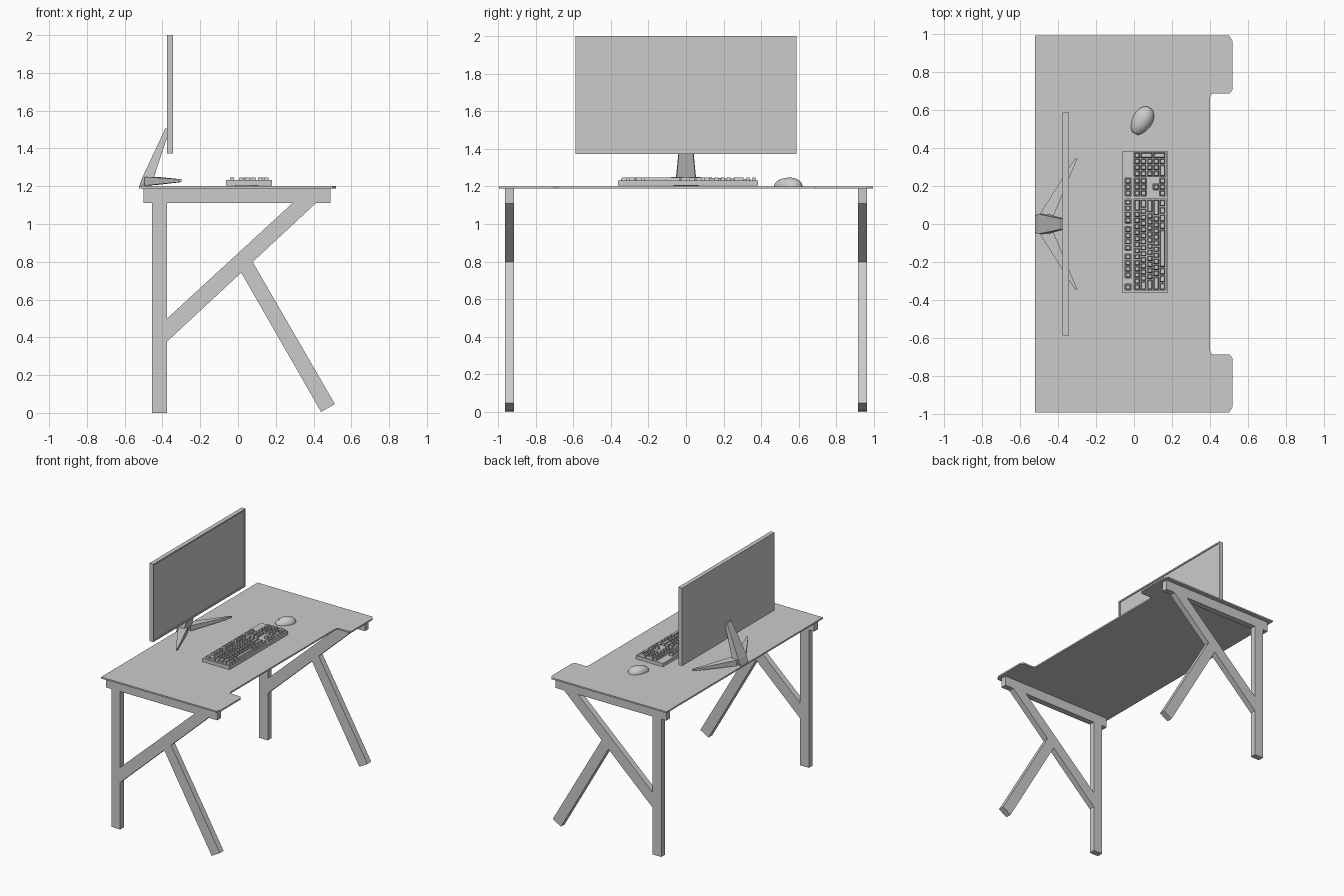
import bpy, bmesh, math
from mathutils import Matrix, Vector

if "Cube" in bpy.data.objects:
    bpy.data.objects.remove(bpy.data.objects["Cube"])


def finish(name, bm):
    bmesh.ops.recalc_face_normals(bm, faces=bm.faces)
    me = bpy.data.meshes.new(name)
    bm.to_mesh(me)
    bm.free()
    ob = bpy.data.objects.new(name, me)
    bpy.context.collection.objects.link(ob)
    return ob


def prism(name, pts, lo, hi, axis):
    """Extrude a 2D outline between lo and hi along 'y' (x-z outline) or 'z' (x-y outline)."""
    bm = bmesh.new()
    place = (lambda a, b, c: (a, c, b)) if axis == 'y' else (lambda a, b, c: (a, b, c))
    face = bm.faces.new([bm.verts.new(place(a, b, lo)) for a, b in pts])
    new = bmesh.ops.extrude_face_region(bm, geom=[face])['geom']
    bmesh.ops.translate(bm, vec=place(0, 0, hi - lo),
                        verts=[v for v in new if isinstance(v, bmesh.types.BMVert)])
    return finish(name, bm)


def add_box(bm, lo, hi, taper=0.0):
    """Box between two corners; the top can be drawn in by 'taper'."""
    lo, hi = Vector(lo), Vector(hi)
    vs = bmesh.ops.create_cube(bm, size=1)['verts']
    for v in vs:
        top = v.co.z > 0
        v.co = [lo[i] + (v.co[i] + 0.5) * (hi[i] - lo[i]) for i in range(3)]
        if top:
            for i in (0, 1):
                v.co[i] += taper if v.co[i] < (lo[i] + hi[i]) / 2 else -taper


def hull(name, pts):
    bm = bmesh.new()
    for p in pts:
        bm.verts.new(p)
    bmesh.ops.convex_hull(bm, input=bm.verts)
    bmesh.ops.dissolve_limit(bm, angle_limit=0.02, verts=bm.verts, edges=bm.edges)
    return finish(name, bm)


# Desk top with a cut-away front edge
half = [(0.50, 0.995), (0.52, 0.965), (0.52, 0.71), (0.505, 0.687), (0.41, 0.687), (0.40, 0.665)]
outline = [(-0.523, 0.995)] + half + [(x, -y) for x, y in reversed(half)] + [(-0.523, -0.995)]
prism('desk_top', outline, 1.188, 1.2, 'z')

# Side frames, one at each end
frame = {
    'top_rail': [(-0.5, 1.11), (0.49, 1.11), (0.49, 1.19), (-0.5, 1.19)],
    'back_leg': [(-0.454, 0), (-0.375, 0), (-0.375, 1.11), (-0.454, 1.11)],
    'diagonal_brace': [(-0.375, 0.378), (0.412, 1.11), (0.288, 1.11), (-0.375, 0.5)],
    'front_leg': [(0.017, 0.743), (0.44, 0.005), (0.513, 0.047), (0.077, 0.80)],
}
for side in (-1, 1):
    for part, pts in frame.items():
        prism(part + ('_left' if side < 0 else '_right'), pts, side * 0.915, side * 0.963, 'y')

# Monitor panel with a recessed screen
bm = bmesh.new()
add_box(bm, (-0.377, -0.588, 1.373), (-0.343, 0.588, 2.0))
bm.normal_update()
screen = max(bm.faces, key=lambda f: f.normal.x)
bmesh.ops.inset_individual(bm, faces=[screen], thickness=0.017)
bmesh.ops.inset_individual(bm, faces=[screen], thickness=0.001, depth=-0.006)
finish('monitor', bm)

# Monitor stand: leaning neck and two splayed feet
neck = [(-0.385, 0.028, 1.505), (-0.375, 0.028, 1.505), (-0.375, 0.03, 1.46), (-0.505, 0.053, 1.25),
        (-0.445, 0.05, 1.248), (-0.522, 0.042, 1.202), (-0.46, 0.035, 1.202)]
hull('stand_neck', [(x, s * y, z) for x, y, z in neck for s in (-1, 1)])
foot = [(-0.495, 0.055, 1.25), (-0.435, 0.018, 1.25), (-0.495, 0.055, 1.203), (-0.435, 0.018, 1.206),
        (-0.313, 0.343, 1.237), (-0.298, 0.347, 1.237), (-0.313, 0.343, 1.222), (-0.298, 0.347, 1.222)]
for s in (-1, 1):
    hull('stand_foot_' + ('left' if s < 0 else 'right'), [(x, s * y, z) for x, y, z in foot])

# Keyboard: list of key blocks as (x start, y start, rows of key widths or gaps)
U, R = 0.032, 0.0335          # key pitch across and row pitch
FN, X0 = -0.048, 0.0          # function row and main rows
Y_MAIN, Y_NAV, Y_PAD = -0.349, 0.147, 0.25
blocks = [(FN, Y_MAIN, [[1]])]
blocks += [(FN, Y_MAIN + U * s, [[1] * 4]) for s in (2, 6.5, 11)]
blocks += [
    (X0, Y_MAIN, [[1] * 13 + [2], [1.5] + [1] * 12 + [1.5], [1.75] + [1] * 11 + [2.25],
                  [2.25] + [1] * 10 + [2.75], [1.25] * 3 + [6.25] + [1.25] * 4]),
    (FN, Y_NAV, [[1] * 3]),
    (X0, Y_NAV, [[1] * 3] * 2),
    (X0 + 3 * R, Y_NAV + U, [[1]]),
    (X0 + 4 * R, Y_NAV, [[1] * 3]),
    (X0, Y_PAD, [[1] * 4, [1] * 3, [1] * 3, [1] * 3, [2, 1]]),
]
keys, wells = bmesh.new(), bmesh.new()
G = 0.003


def add_key(x, y, w, rows=1):
    add_box(keys, (x + G, y + G, 1.22), (x + rows * R - G, y + w * U - G, 1.247), 0.004)


for x, y, rows in blocks:
    for r, row in enumerate(rows):
        yy = y
        for w in row:
            add_key(x + r * R, yy, w)
            yy += w * U
    if (x, y) != (X0 + 3 * R, Y_NAV + U):
        add_box(wells, (x, y, 1.221), (x + len(rows) * R, y + max(map(sum, rows)) * U, 1.26))
add_box(wells, (X0 + 3 * R, Y_NAV + U, 1.221), (X0 + 4 * R - 0.0005, Y_NAV + 2 * U, 1.26))
for r in (1, 3):              # tall number-pad keys
    add_key(X0 + r * R, Y_PAD + 3 * U, 1, 2)
finish('keyboard_keys', keys)
cutter = finish('key_well_cutter', wells)
cutter.hide_render = True
cutter.hide_viewport = True
cutter.display_type = 'WIRE'

bm = bmesh.new()
add_box(bm, (-0.063, -0.361, 1.204), (0.179, 0.383, 1.232))
case = finish('keyboard_case', bm)
mod = case.modifiers.new('wells', 'BOOLEAN')
mod.operation, mod.solver, mod.object = 'DIFFERENCE', 'EXACT', cutter

# Mouse: flattened half dome, narrower and lower towards the button end
turn = Matrix.Translation((0.042, 0.543, 1.201)) @ Matrix.Rotation(math.radians(60), 4, 'Z')
bm = bmesh.new()
bmesh.ops.create_uvsphere(bm, u_segments=32, v_segments=16, radius=1)
bmesh.ops.bisect_plane(bm, geom=bm.verts[:] + bm.edges[:] + bm.faces[:], dist=1e-4,
                       plane_co=(0, 0, 0), plane_no=(0, 0, -1), clear_outer=True)
bmesh.ops.holes_fill(bm, edges=[e for e in bm.edges if e.is_boundary])
for v in bm.verts:
    x, y, z = v.co
    x = max(x, -0.92)
    v.co = turn @ Vector((x * 0.082, y * 0.052 * (1 + 0.15 * x), z * 0.046 * (1 + 0.12 * x)))
mouse = finish('mouse_body', bm)
bpy.context.view_layer.objects.active = mouse
mouse.select_set(True)
bpy.ops.object.shade_smooth_by_angle(angle=math.radians(35))

# Scroll wheel
bm = bmesh.new()
bmesh.ops.create_cone(bm, cap_ends=True, segments=16, radius1=0.009, radius2=0.009, depth=0.008)
bmesh.ops.transform(bm, verts=bm.verts, matrix=turn @ Matrix.Translation((-0.048, 0, 0.028))
                    @ Matrix.Rotation(math.pi / 2, 4, 'X'))
finish('mouse_wheel', bm)
